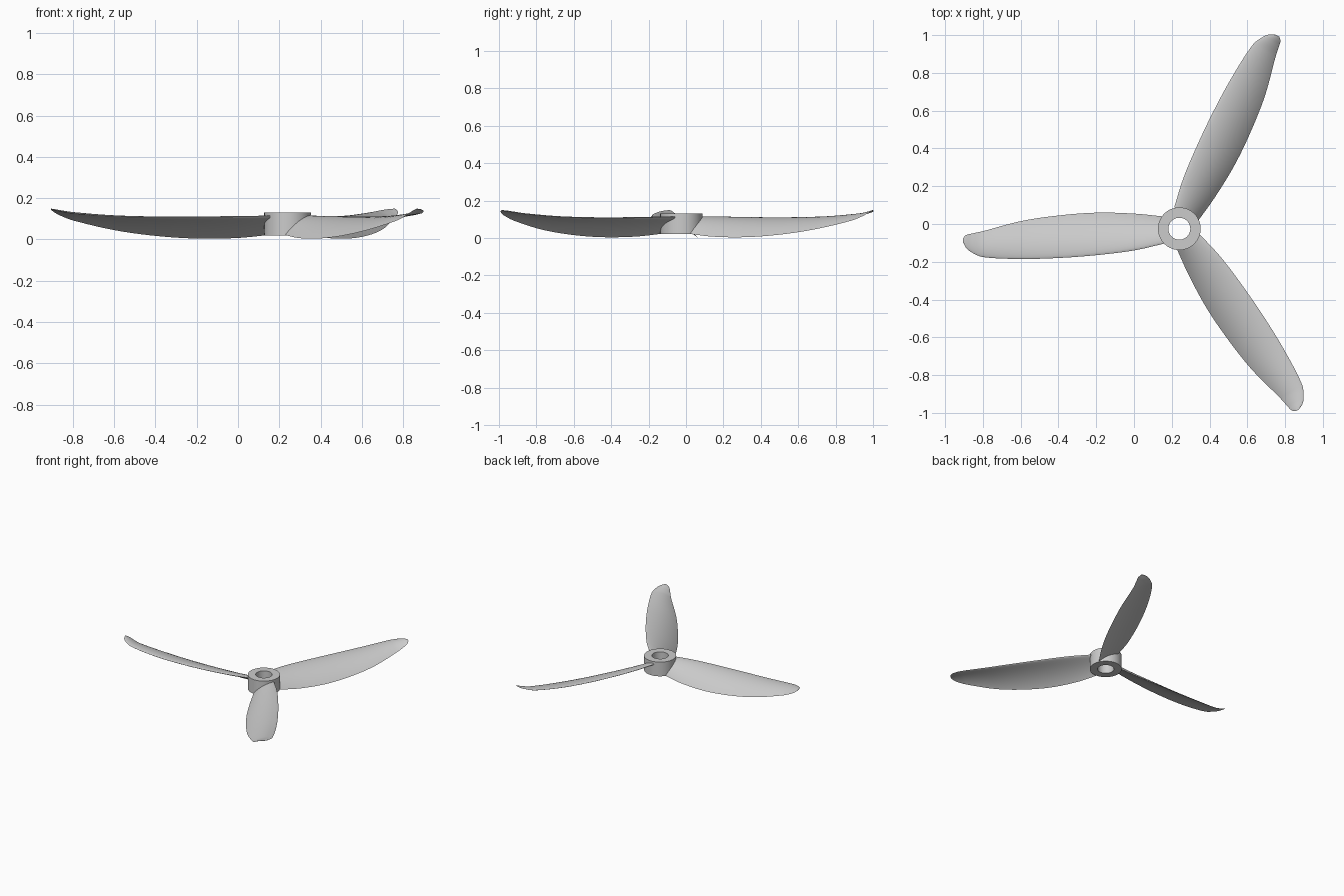
import bpy, bmesh, math
from mathutils import Vector, Matrix

cube = bpy.data.objects.get("Cube")
if cube:
    bpy.data.objects.remove(cube, do_unlink=True)

CENTRE = Vector((0.24, -0.025, 0))

grey = bpy.data.materials.new("light_grey_plastic")
grey.use_nodes = True
COLOUR = (0.6, 0.6, 0.6, 1)
grey.diffuse_color = COLOUR
grey.node_tree.nodes["Principled BSDF"].inputs["Base Color"].default_value = COLOUR


def make_object(name, bm, angle):
    bmesh.ops.recalc_face_normals(bm, faces=bm.faces)
    mesh = bpy.data.meshes.new(name)
    bm.to_mesh(mesh)
    bm.free()
    mesh.materials.append(grey)
    obj = bpy.data.objects.new(name, mesh)
    bpy.context.collection.objects.link(obj)
    bpy.ops.object.select_all(action='DESELECT')
    obj.select_set(True)
    bpy.context.view_layer.objects.active = obj
    bpy.ops.object.shade_smooth_by_angle(angle=math.radians(angle))
    return obj


def bridge(bm, rings, closed=False):
    pairs = list(zip(rings, rings[1:])) + ([(rings[-1], rings[0])] if closed else [])
    for a, b in pairs:
        for i in range(len(a)):
            j = (i + 1) % len(a)
            bm.faces.new((a[i], a[j], b[j], b[i]))


# Hub: a ring with a straight bore
bm = bmesh.new()
rings = []
for radius, z in [(0.113, 0.02), (0.113, 0.13), (0.058, 0.13), (0.058, 0.02)]:
    rings.append([bm.verts.new(CENTRE + Vector((radius * math.cos(a), radius * math.sin(a), z)))
                  for a in (math.tau * i / 64 for i in range(64))])
bridge(bm, rings, closed=True)
make_object("hub", bm, 30)

# Blade stations: radius, leading edge (side, height), trailing edge (side, height), thickness
STATIONS = [Vector(s) for s in (
    (0.085, -0.080, 0.112, 0.065, 0.022, 0.022),
    (0.24, -0.115, 0.110, 0.080, 0.007, 0.022),
    (0.44, -0.140, 0.107, 0.085, 0.004, 0.020),
    (0.64, -0.155, 0.107, 0.070, 0.017, 0.018),
    (0.84, -0.160, 0.112, 0.040, 0.045, 0.015),
    (1.04, -0.150, 0.127, -0.013, 0.092, 0.011),
    (1.10, -0.125, 0.137, -0.026, 0.115, 0.008),
    (1.13, -0.100, 0.143, -0.034, 0.131, 0.006),
    (1.145, -0.070, 0.147, -0.050, 0.143, 0.003))]


def smooth_stations(steps):
    """Catmull-Rom blend through the stations."""
    pts = [STATIONS[0]] + STATIONS + [STATIONS[-1]]
    for a, b, c, d in zip(pts, pts[1:], pts[2:], pts[3:]):
        # tangents scaled by station spacing, so uneven gaps stay smooth
        gap = c[0] - b[0]
        m0 = (c - a) * (gap / (c[0] - a[0]))
        m1 = (d - b) * (gap / (d[0] - b[0]))
        for k in range(steps):
            t = k / steps
            yield (b * (2 * t**3 - 3 * t**2 + 1) + m0 * (t**3 - 2 * t**2 + t)
                   + c * (3 * t**2 - 2 * t**3) + m1 * (t**3 - t**2))
    yield STATIONS[-1]


def airfoil(station, count=14):
    """Cambered section: over the top to the trailing edge, back underneath."""
    r, y0, z0, y1, z1, thick = station
    lead, chord = Vector((-r, y0, z0)), Vector((0, y1 - y0, z1 - z0))
    up = Vector((0, -chord.z, chord.y))
    for k in range(2 * count):
        u = (1 - math.cos(math.pi * k / count)) / 2
        side = 1 if k <= count else -1
        camber = 0.085 * 4 * u * (1 - u)
        half = 1.3 * thick * math.sqrt(u) * (1 - u) * side
        yield lead + chord * u + up * camber + up.normalized() * half


# Three blades, a third of a turn apart
for name, turn in [("left_blade", 0), ("rear_blade", -120), ("front_blade", 120)]:
    bm = bmesh.new()
    spin = Matrix.Rotation(math.radians(turn), 3, 'Z')
    rings = [[bm.verts.new(CENTRE + spin @ p) for p in airfoil(s)] for s in smooth_stations(6)]
    bridge(bm, rings)
    bm.faces.new(rings[0])
    bm.faces.new(rings[-1])
    make_object(name, bm, 50)
